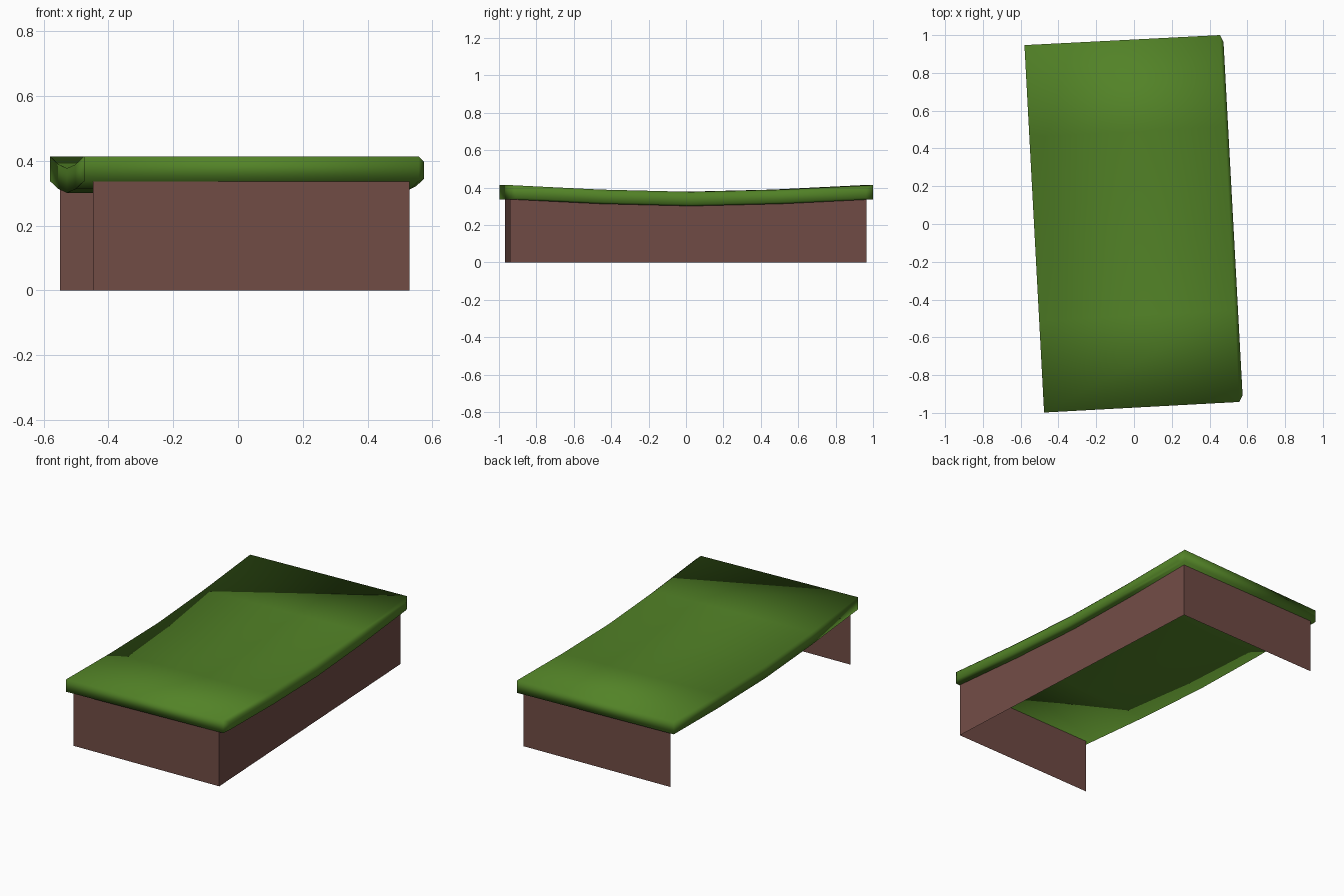
import bpy, bmesh
from mathutils import Vector

if "Cube" in bpy.data.objects:
    bpy.data.objects.remove(bpy.data.objects["Cube"])


def material(name, rgb):
    m = bpy.data.materials.new(name)
    m.diffuse_color = (*rgb, 1)
    m.use_nodes = True
    m.node_tree.nodes["Principled BSDF"].inputs["Base Color"].default_value = m.diffuse_color
    return m


def finish(name, bm, mat, smooth):
    me = bpy.data.meshes.new(name)
    bm.to_mesh(me)
    bm.free()
    for p in me.polygons:
        p.use_smooth = smooth
    me.materials.append(mat)
    ob = bpy.data.objects.new(name, me)
    bpy.context.collection.objects.link(ob)


def sag(t):
    # height of the sagging slab's underside, t = -1 (front) to 1 (back)
    return 0.301 + 0.036 * abs(t) ** 1.6


GRASS = material("grass green", (0.085, 0.225, 0.020))
BRICK = material("earth brown", (0.165, 0.072, 0.060))
THICK, CHAMFER = 0.076, 0.017
STEPS = [-1, -0.5, 0, 0.5, 1]

# Grass slab: sections along the length, right edge chamfered
left = (Vector((-0.476, -0.998)), Vector((-0.58, 0.947)))
right = (Vector((0.558, -0.942)), Vector((0.455, 1.0)))
rim = (Vector((0.575, -0.908)), Vector((0.474, 0.962)))
bm = bmesh.new()
rings = []
for t in STEPS:
    f = (t + 1) / 2
    l, r, s = (a.lerp(b, f) for a, b in (left, right, rim))
    lo, hi = sag(t), sag(t) + THICK
    pts = [(l, hi), (r, hi), (s, hi - CHAMFER), (s, lo + CHAMFER / 2), (r, lo), (l, lo)]
    rings.append([bm.verts.new((p.x, p.y, z)) for p, z in pts])
for a, b in zip(rings, rings[1:]):
    for i in range(6):
        j = (i + 1) % 6
        bm.faces.new((a[i], a[j], b[j], b[i]))
for ring in (rings[0], rings[-1]):
    bm.faces.new([ring[i] for i in (0, 1, 4, 5)])
    bm.faces.new([ring[i] for i in (1, 2, 3, 4)])
bmesh.ops.recalc_face_normals(bm, faces=bm.faces)
finish("grass_slab", bm, GRASS, True)

# Thin retaining walls on the front, right and back; the left stays open
corners = [Vector((-0.447, -0.968)), Vector((0.53, -0.94)),
           Vector((0.432, 0.966)), Vector((-0.549, 0.937))]
for name, a, b in zip(("front_wall", "right_wall", "back_wall"), corners, corners[1:]):
    bm = bmesh.new()
    cols = []
    for k in range(5):
        p = a.lerp(b, k / 4)
        cols.append([bm.verts.new((p.x, p.y, z)) for z in (0, sag(p.y / 0.97) + 0.006)])
    for c, d in zip(cols, cols[1:]):
        bm.faces.new((c[0], d[0], d[1], c[1]))
    finish(name, bm, BRICK, False)
